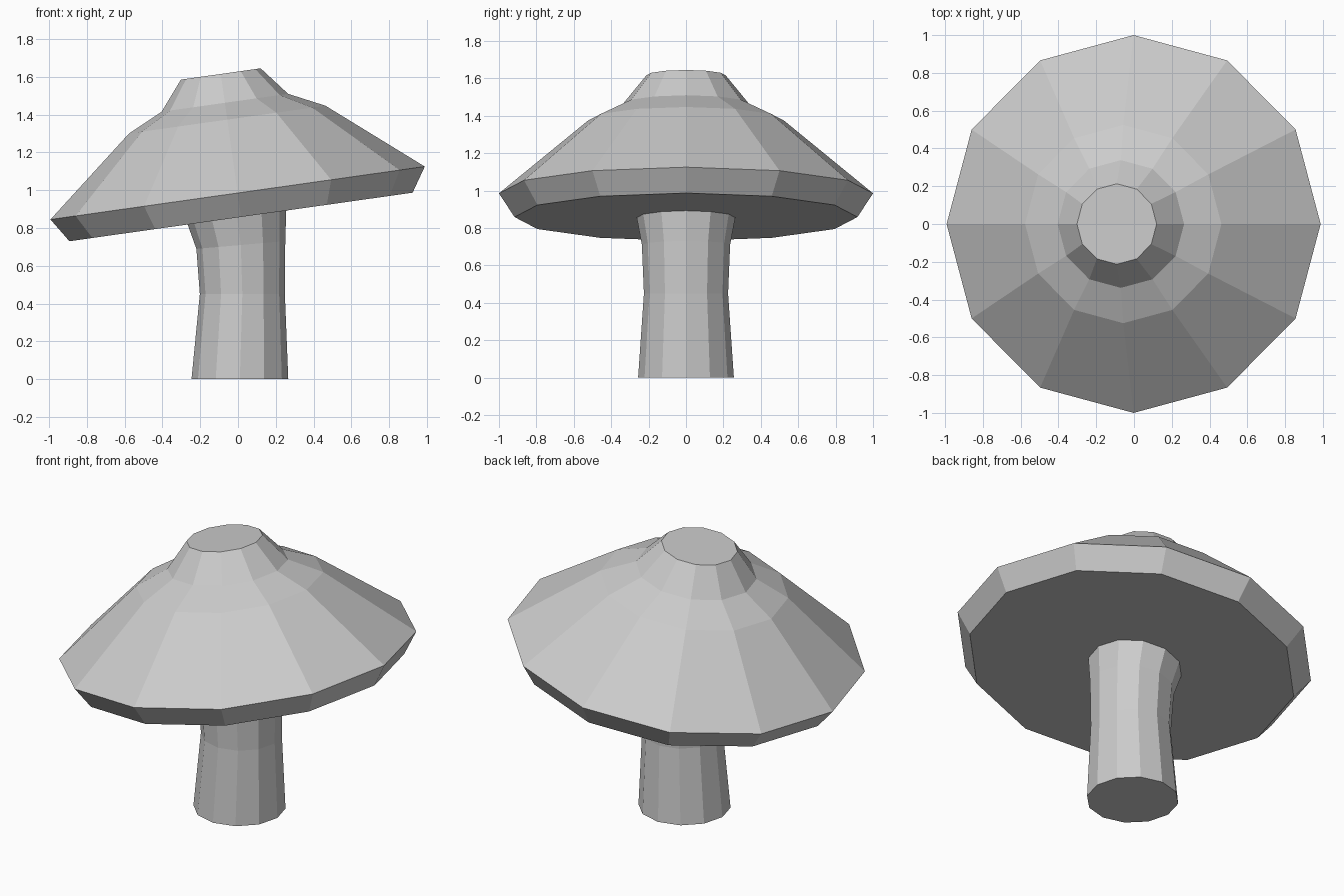
import bpy, bmesh
from math import radians, sin, cos, tau

if "Cube" in bpy.data.objects:
    bpy.data.objects.remove(bpy.data.objects["Cube"])

SIDES = 12
TILT = 8.05


def loft(name, rings):
    """Closed 12-sided body through rings of (centre x, centre z, radius, tilt in degrees)."""
    bm = bmesh.new()
    loops = []
    for cx, cz, r, tilt in rings:
        t = radians(tilt)
        loop = []
        for i in range(SIDES):
            a = tau * i / SIDES
            u, v = r * cos(a), r * sin(a)
            loop.append(bm.verts.new((cx + u * cos(t), v, cz + u * sin(t))))
        loops.append(loop)
    for low, high in zip(loops, loops[1:]):
        for i in range(SIDES):
            j = (i + 1) % SIDES
            bm.faces.new((low[i], low[j], high[j], high[i]))
    bm.faces.new(loops[0][::-1])
    bm.faces.new(loops[-1])
    bmesh.ops.recalc_face_normals(bm, faces=bm.faces)
    mesh = bpy.data.meshes.new(name)
    bm.to_mesh(mesh)
    bm.free()
    obj = bpy.data.objects.new(name, mesh)
    bpy.context.collection.objects.link(obj)
    return obj


# Stem: slightly waisted, leaning into the cap
loft("stem", [
    (0.01, 0.0, 0.256, 0),
    (0.023, 0.45, 0.225, 0),
    (0.015, 0.71, 0.236, 5),
    (-0.006, 0.858, 0.264, TILT),
])

# Cap: (radius, height along the tilted axis) profile around the rim centre
profile = [(0.917, -0.128), (1.0, 0.0), (0.525, 0.392), (0.338, 0.482), (0.213, 0.636)]
t = radians(TILT)
loft("cap", [(-0.002 - h * sin(t), 0.985 + h * cos(t), r, TILT) for r, h in profile])
